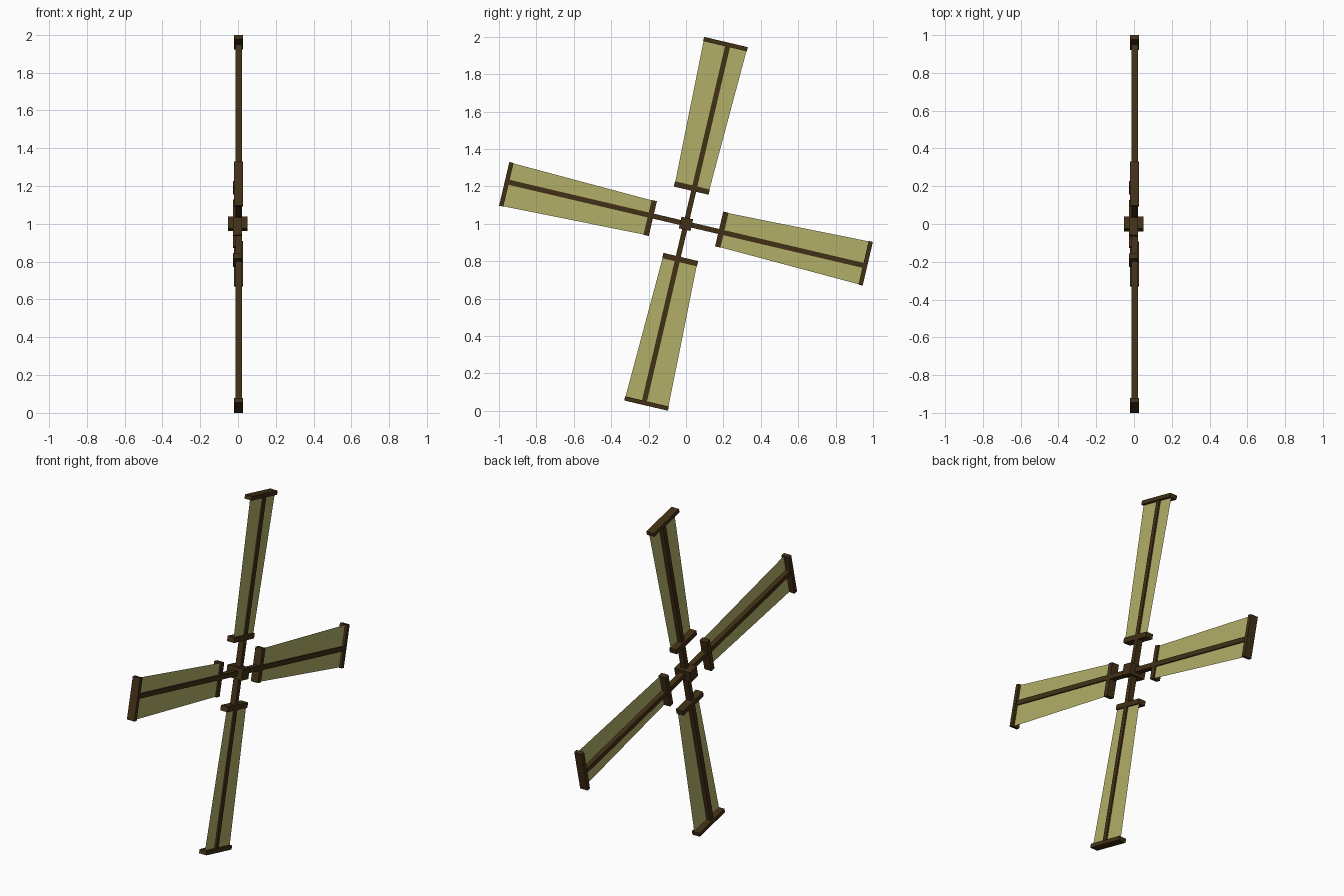
import bpy, math
from mathutils import Matrix

if "Cube" in bpy.data.objects:
    bpy.data.objects.remove(bpy.data.objects["Cube"])

def material(name, color):
    m = bpy.data.materials.new(name)
    m.diffuse_color = color
    m.use_nodes = True
    m.node_tree.nodes["Principled BSDF"].inputs["Base Color"].default_value = m.diffuse_color
    return m

wood = material("dark_wood", (0.055, 0.03, 0.008, 1))
cloth = material("sail_cloth", (0.45, 0.43, 0.14, 1))

def make(name, verts, faces, mat, matrix):
    me = bpy.data.meshes.new(name)
    me.from_pydata(verts, [], faces)
    me.materials.append(mat)
    ob = bpy.data.objects.new(name, me)
    bpy.context.collection.objects.link(ob)
    ob.matrix_world = matrix
    return ob

BOX = [(0, 1, 3, 2), (4, 6, 7, 5), (0, 4, 5, 1),
       (2, 3, 7, 6), (0, 2, 6, 4), (1, 5, 7, 3)]

def box(name, xs, ys, zs, matrix):
    return make(name, [(x, y, z) for x in xs for y in ys for z in zs], BOX, wood, matrix)

def rotor(angle):
    return Matrix.Translation((0, 0, 1)) @ Matrix.Rotation(-math.radians(angle), 4, 'X')

TILT = 13.2

# central hub block
box("hub", (-0.052, 0.05), (-0.032, 0.032), (-0.032, 0.032), rotor(TILT))

# four identical arms, each modelled pointing up
for i in range(4):
    m = rotor(TILT + 90 * i)
    n = f"_{i + 1}"
    box("spar" + n, (-0.014, 0.02), (-0.0135, 0.0135), (0.02, 0.98), m)
    box("inner_batten" + n, (-0.026, 0.02), (-0.109, 0.082), (0.179, 0.208), m)
    box("tip_batten" + n, (-0.022, 0.026), (-0.134, 0.106), (0.972, 0.995), m)
    # tapered cloth panel, a single sheet
    make("sail" + n, [(0.012, -0.107, 0.2), (0.012, 0.08, 0.2),
                      (0.012, 0.104, 0.98), (0.012, -0.132, 0.98)],
         [(0, 1, 2, 3)], cloth, m)
